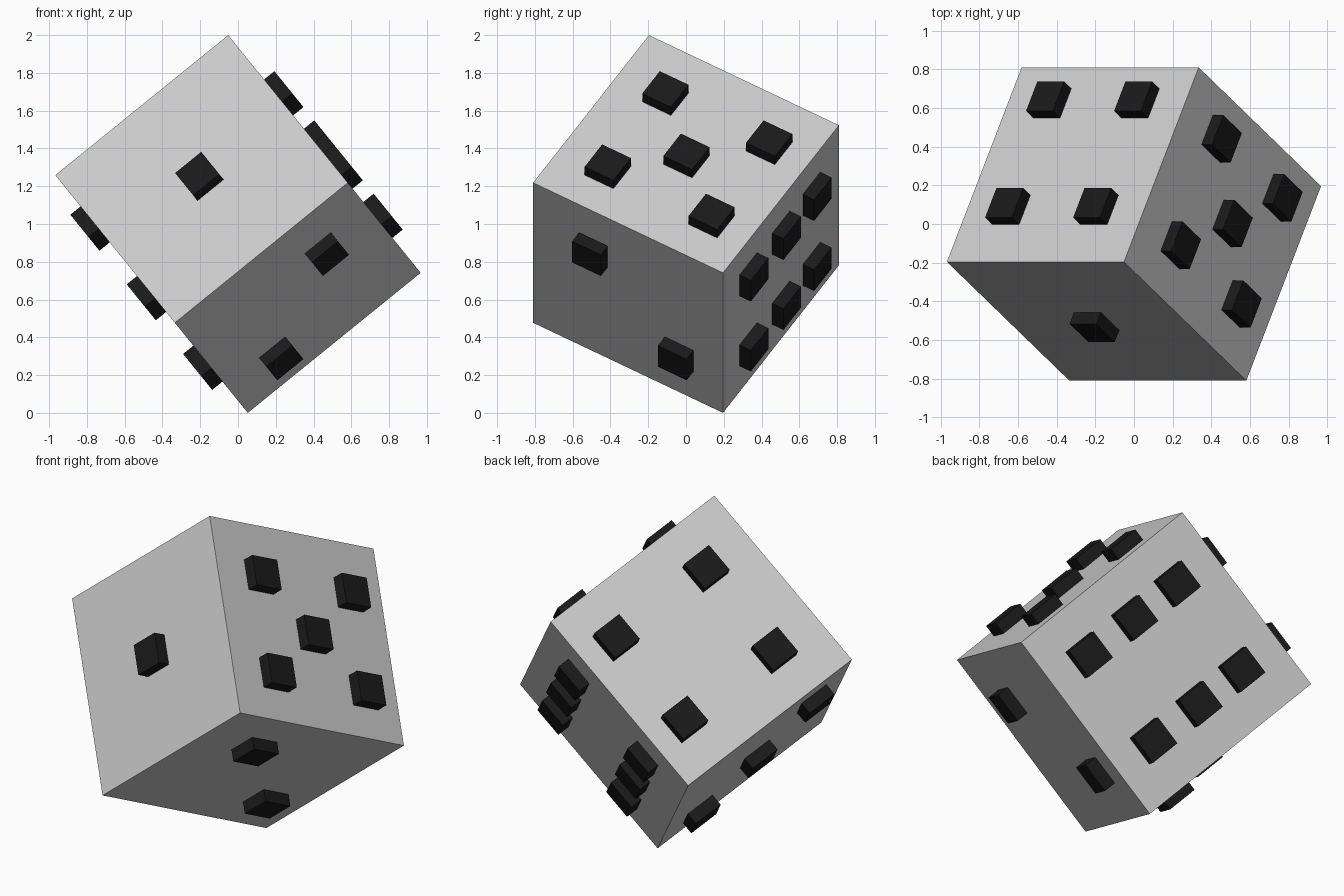
import bpy
from math import radians, cos, sin
from mathutils import Matrix, Vector

if "Cube" in bpy.data.objects:
    bpy.data.objects.remove(bpy.data.objects["Cube"])

SIDE, PIP, RISE = 1.178, 0.178, 0.07

# Tilted frame of the die: three edge directions
a, b = radians(39), radians(31.4)
down = Vector((sin(a), 0, -cos(a)))
back = Vector((0, 1, 0))
U = Vector((cos(a), 0, sin(a)))
V = down * cos(b) - back * sin(b)
W = down * sin(b) + back * cos(b)
frame = Matrix.Translation((0, 0, 1)) @ Matrix((U, V, W)).transposed().to_4x4()

black = bpy.data.materials.new("black")
black.diffuse_color = (0.01, 0.01, 0.01, 1)
black.use_nodes = True
black.node_tree.nodes["Principled BSDF"].inputs["Base Color"].default_value = black.diffuse_color


def box(name, centre, size, material=None):
    bpy.ops.mesh.primitive_cube_add(size=1)
    ob = bpy.context.object
    ob.name = name
    ob.matrix_world = frame @ Matrix.Translation(centre) @ Matrix.Diagonal((*size, 1))
    if material:
        ob.data.materials.append(material)
    return ob


# Die body
box("die_body", (0, 0, 0), (SIDE, SIDE, SIDE))

# Pips: (axis, side) -> positions along the two other axes, in order
faces = {
    "one": (2, -1, [(0, 0)]),
    "two": (1, 1, [(0.265, -0.215), (-0.27, 0.317)]),
    "three": (0, -1, [(-0.345, -0.345), (0, 0), (0.345, 0.345)]),
    "four": (1, -1, [(x, y) for x in (-0.293, 0.293) for y in (-0.274, 0.372)]),
    "five": (0, 1, [(x, y) for x in (-0.272, 0.313) for y in (-0.294, 0.35)] + [(0.033, 0.023)]),
    "six": (2, 1, [(x, y) for x in (-0.284, 0.305) for y in (-0.311, 0, 0.332)]),
}
for name, (axis, side, spots) in faces.items():
    for i, spot in enumerate(spots):
        centre, size = list(spot), [PIP, PIP]
        centre.insert(axis, side * SIDE / 2)
        size.insert(axis, 2 * RISE)
        box(f"pip_{name}_{i + 1}", centre, size, black)
